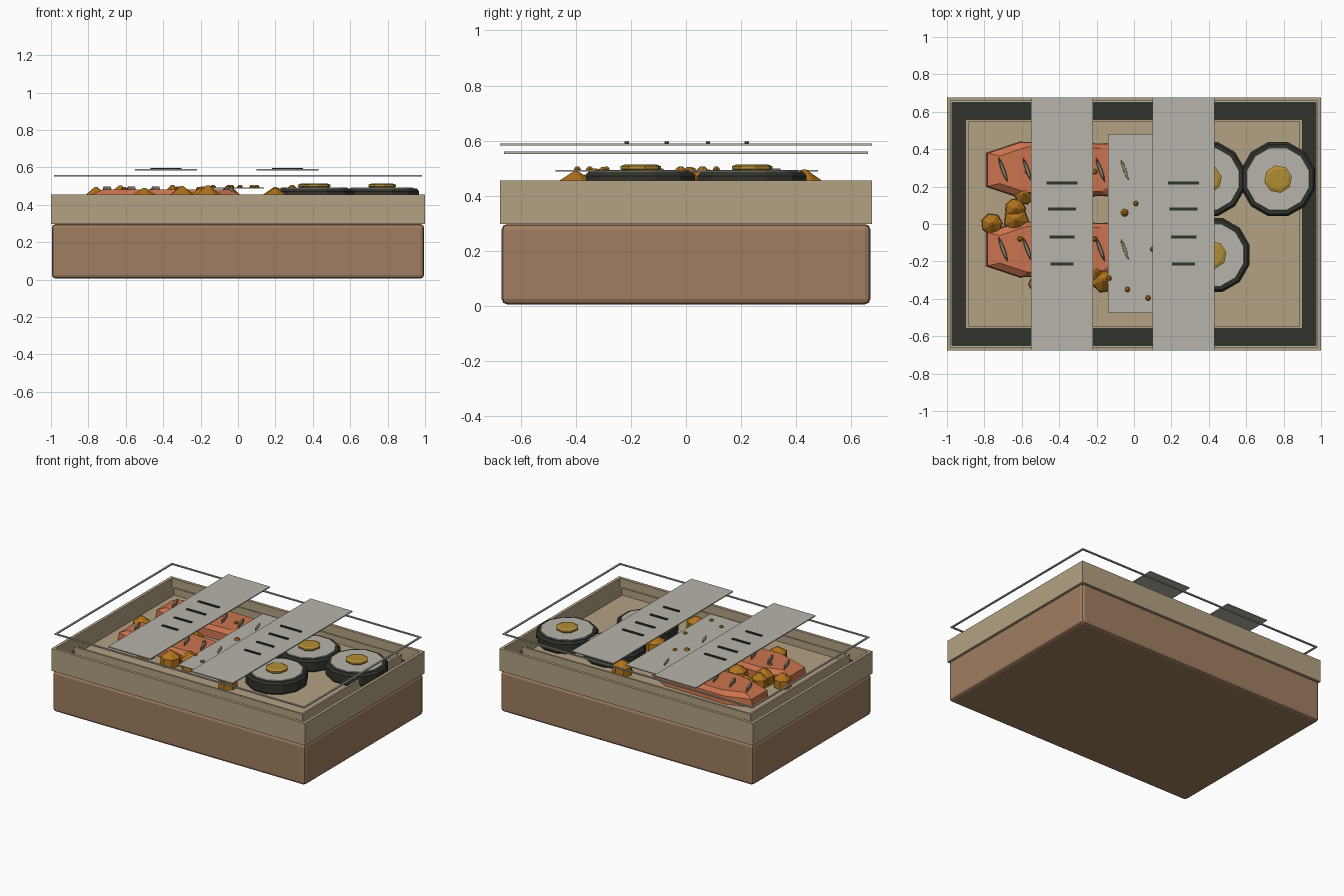
import bpy, bmesh, math, random
from mathutils import Matrix, Vector

random.seed(4)
old = bpy.data.objects.get("Cube")
if old:
    bpy.data.objects.remove(old, do_unlink=True)


def material(name, r, g, b):
    m = bpy.data.materials.new(name)
    m.use_nodes = True
    col = (r ** 2.2, g ** 2.2, b ** 2.2, 1)
    m.diffuse_color = col
    m.node_tree.nodes["Principled BSDF"].inputs["Base Color"].default_value = col
    return m


BROWN = material("brown wood", .62, .49, .38)
TAN = material("tan wood", .70, .63, .51)
DARK = material("charcoal", .21, .21, .19)
GREY = material("pale grey", .71, .70, .66)
SALMON = material("salmon", .79, .45, .31)
AMBER = material("amber", .69, .45, .13)
GOLD = material("gold", .69, .55, .22)
STRIPE = material("grey stripe", .52, .48, .42)


def finish(name, bm, *mats):
    bmesh.ops.recalc_face_normals(bm, faces=bm.faces)
    mesh = bpy.data.meshes.new(name)
    bm.to_mesh(mesh)
    bm.free()
    ob = bpy.data.objects.new(name, mesh)
    bpy.context.collection.objects.link(ob)
    for m in mats:
        mesh.materials.append(m)
    return ob


def add_box(bm, x0, x1, y0, y1, z0, z1):
    mat = Matrix.Translation(((x0 + x1) / 2, (y0 + y1) / 2, (z0 + z1) / 2))
    mat = mat @ Matrix.Diagonal((x1 - x0, y1 - y0, z1 - z0, 1))
    bmesh.ops.create_cube(bm, size=1, matrix=mat)


def box(name, mat, *dims, bevel=0):
    bm = bmesh.new()
    add_box(bm, *dims)
    ob = finish(name, bm, mat)
    if bevel:
        mod = ob.modifiers.new("bevel", "BEVEL")
        mod.width = bevel
        mod.segments = 2
    return ob


def open_tray(name, hx, hy, z0, z1, wall, floor, mat, floor_mat):
    """Box whose top is inset and pushed down to a floor."""
    bm = bmesh.new()
    add_box(bm, -hx, hx, -hy, hy, z0, z1)
    top = max(bm.faces, key=lambda f: f.calc_center_median().z)
    bmesh.ops.inset_region(bm, faces=[top], thickness=wall)
    new = bmesh.ops.extrude_face_region(bm, geom=[top])["geom"]
    bmesh.ops.delete(bm, geom=[top], context="FACES_ONLY")
    for f in new:
        if isinstance(f, bmesh.types.BMFace):
            f.material_index = 1
            for v in f.verts:
                v.co.z = floor
    return finish(name, bm, mat, floor_mat)


def stack(name, outline, centre, layers, mat, top_mat=None):
    """Loft a flat outline through (height, scale) layers and cap both ends."""
    bm = bmesh.new()
    rings = [[bm.verts.new((centre[0] + x * s, centre[1] + y * s, z))
              for x, y in outline] for z, s in layers]
    n = len(outline)
    for a, b in zip(rings, rings[1:]):
        for i in range(n):
            j = (i + 1) % n
            bm.faces.new((a[i], a[j], b[j], b[i]))
    bm.faces.new(rings[0])
    bm.faces.new(rings[-1]).material_index = 1 if top_mat else 0
    return finish(name, bm, mat, *([top_mat] if top_mat else []))


def polygon(n, r, turn=0.0):
    return [(r * math.cos(math.tau * i / n + turn), r * math.sin(math.tau * i / n + turn))
            for i in range(n)]


# Wooden case and inner tray
box("case_base", BROWN, -.995, .995, -.67, .67, .005, .297, bevel=.02)
open_tray("case_frame", 1, .675, .297, .455, .03, .36, TAN, DARK)
open_tray("food_tray", .9, .56, .36, .45, .02, .40, TAN, TAN)

# Thin lid outline floating above the frame
bm = bmesh.new()
for s in (-1, 1):
    add_box(bm, -.985, .985, s * .655 - .006, s * .655 + .006, .552, .56)
    add_box(bm, s * .979 - .006, s * .979 + .006, -.649, .649, .552, .56)
finish("lid_outline", bm, GREY)

# Two paper bands with dark brush strokes
for side, cx in (("right", -.385), ("left", .265)):
    box(f"{side}_band", GREY, cx - .165, cx + .165, -.675, .675, .583, .59)
    for i, (y, half) in enumerate(((.22, .082), (.08, .075), (-.07, .068), (-.215, .062))):
        box(f"{side}_stroke_{i + 1}", DARK, cx - half, cx + half,
            y - .008, y + .008, .59, .597)

# Low middle sheet
box("middle_sheet", GREY, -.14, .14, -.475, .48, .487, .493)

# Fillets with raised slanted stripes
half = [(-.4, .09), (-.22, .15), (.26, .14), (.41, .06)]
fillet = half + [(x, -y) for x, y in reversed(half)]
lens = [(.012, 0), (.009, .045), (0, .078), (-.009, .045),
        (-.012, 0), (-.009, -.045), (0, -.078), (.009, -.045)]
rot = Matrix.Rotation(math.radians(20), 2)
slanted = [tuple(rot @ Vector(p)) for p in lens]
for row, cy in (("back", .29), ("front", -.135)):
    stack(f"{row}_fillet", fillet, (-.39, cy), ((.40, 1), (.455, .98), (.482, .82)), SALMON)
    for i in range(6):
        stack(f"{row}_fillet_stripe_{i + 1}", slanted, (-.70 + .13 * i, cy),
              ((.475, 1), (.498, .7)), STRIPE)

# Rolls: dark wrap, pale filling and a golden centre
for i, c in enumerate(((.77, .24), (.395, .24), (.42, -.165))):
    wrap = polygon(12, .205, math.pi / 12)
    stack(f"roll_wrap_{i + 1}", wrap, c,
          ((.40, .95), (.415, 1), (.472, 1), (.487, .94), (.487, .85)), DARK)
    stack(f"roll_filling_{i + 1}", wrap, c, ((.48, .86), (.491, .84)), GREY)
    stack(f"roll_centre_{i + 1}", polygon(8, .075, .2), c,
          ((.488, .85), (.497, 1), (.507, 1), (.514, .75)), GOLD)

# Crisp faceted nuggets
spots = [(-.76, 0), (-.635, .08), (-.63, .02), (-.585, .16), (-.2, -.255), (-.16, -.3),
         (-.45, .06), (-.35, .01), (-.3, -.33), (-.5, -.32), (-.05, .06),
         (.24, .0), (.29, -.02), (.2, .43), (.2, -.4)]
for i, c in enumerate(spots):
    r = random.uniform(.055, .07)
    stack(f"nugget_{i + 1}", polygon(7, r, random.random()), c,
          ((.40, 1), (.455, .95), (random.uniform(.485, .508), .12)), AMBER)

# Small seeds scattered on the fillets and the sheet
seeds = [(.01, .11, .493), (-.035, -.35, .493), (.075, -.395, .493), (-.133, -.29, .493),
         (.1, -.135, .493), (-.57, .28, .482), (-.61, -.08, .482),
         (-.21, .28, .482), (-.21, -.08, .482)]
for i, (x, y, z) in enumerate(seeds):
    stack(f"seed_{i + 1}", polygon(6, .015), (x, y), ((z - .004, .8), (z + .004, 1), (z + .012, .5)),
          AMBER)
